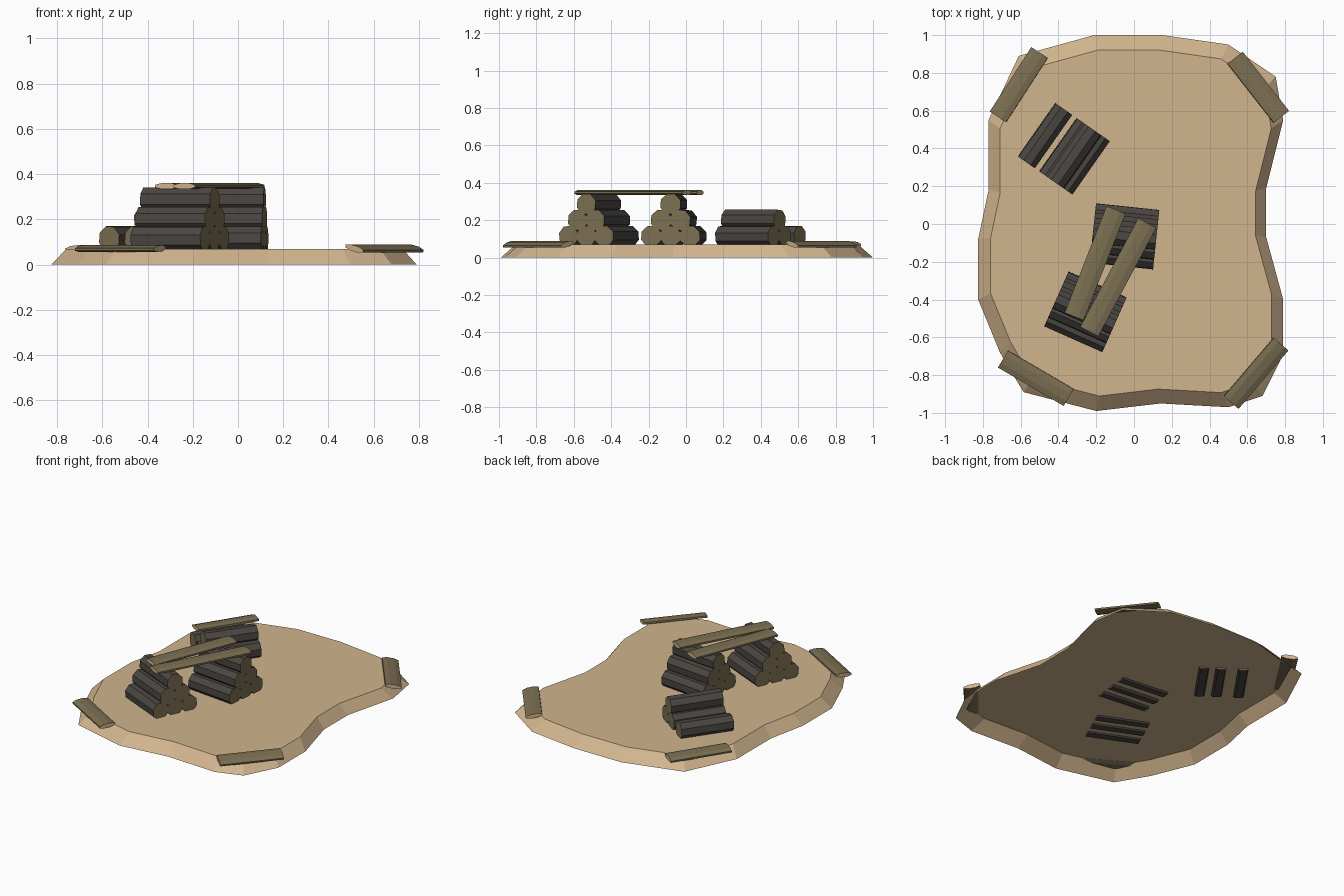
import bpy, bmesh, math, random
from mathutils import Vector

if "Cube" in bpy.data.objects:
    bpy.data.objects.remove(bpy.data.objects["Cube"])

random.seed(4)


def material(name, rgb):
    m = bpy.data.materials.new(name)
    m.diffuse_color = (*rgb, 1)
    m.use_nodes = True
    m.node_tree.nodes["Principled BSDF"].inputs["Base Color"].default_value = m.diffuse_color
    return m


SAND = material("sand", (0.64, 0.46, 0.27))
BARK = material("dark bark", (0.07, 0.062, 0.055))
WOOD = material("olive wood", (0.20, 0.16, 0.085))


def finish(name, bm, mats):
    me = bpy.data.meshes.new(name)
    bm.to_mesh(me)
    bm.free()
    for m in mats:
        me.materials.append(m)
    ob = bpy.data.objects.new(name, me)
    bpy.context.collection.objects.link(ob)
    return ob


def beam(name, p0, p1, width, thick, side_mat, end_mat, roll=0.0, sides=8):
    """Faceted log or flattened plank; positive roll drops the outward edge."""
    p0, p1 = Vector(p0), Vector(p1)
    d = (p1 - p0).normalized()
    s = Vector((0, 0, 1)).cross(d).normalized()
    mid = (p0 + p1) / 2
    if s.dot(Vector((mid.x, mid.y, 0))) < 0:
        s = -s
    u = Vector((0, 0, 1))
    c, n = math.cos(roll), math.sin(roll)
    s, u = s * c - u * n, u * c + s * n
    k = math.cos(math.pi / sides)
    bm = bmesh.new()
    rings = []
    for p in (p0, p1):
        ring = []
        for i in range(sides):
            a = 2 * math.pi * (i + 0.5) / sides
            ring.append(bm.verts.new(p + s * (math.cos(a) * width / 2 / k)
                                     + u * (math.sin(a) * thick / 2 / k)))
        rings.append(ring)
    for i in range(sides):
        j = (i + 1) % sides
        bm.faces.new((rings[0][i], rings[0][j], rings[1][j], rings[1][i]))
    for ring in rings:
        bm.faces.new(ring).material_index = 1
    bmesh.ops.recalc_face_normals(bm, faces=bm.faces)
    return finish(name, bm, (side_mat, end_mat))


# Sandy ground patch: flat top with a flared skirt, open underneath
outline = [(-.21, 1), (.15, 1), (.5, .95), (.75, .78), (.79, .55), (.70, .19),
           (.70, -.07), (.79, -.40), (.79, -.69), (.68, -.91), (.5, -.97),
           (.14, -.95), (-.2, -.99), (-.585, -.89), (-.71, -.68), (-.825, -.40),
           (-.825, -.08), (-.77, .18), (-.77, .55), (-.61, .89)]
bm = bmesh.new()
low = [bm.verts.new((x, y, 0)) for x, y in outline]
top = [bm.verts.new((x * .92, y * .92, .07)) for x, y in outline]
for i in range(len(low)):
    j = (i + 1) % len(low)
    bm.faces.new((low[j], low[i], top[i], top[j]))
bm.faces.new(top[::-1])
finish("ground_patch", bm, (SAND,))


# Log stacks: (sideways offset, row) for each log
def stack(name, cx, cy, angle, slots, length=.337):
    a = math.radians(angle)
    d = Vector((math.cos(a), math.sin(a), 0)) * (length / 2)
    s = Vector((-math.sin(a), math.cos(a), 0))
    for i, (off, row) in enumerate(slots):
        c = Vector((cx, cy, .114 + row * .086)) + s * off
        beam(f"{name}_log_{i + 1}", c - d, c + d, .106, .108, BARK, WOOD,
             roll=random.uniform(-.12, .12))


pyramid = [(-.104, 0), (0, 0), (.104, 0), (-.052, 1), (.052, 1), (0, 2)]
stack("middle_stack", -.05, -.065, -6, pyramid)
stack("front_stack", -.257, -.465, -24, pyramid)
stack("low_stack", -.37, .397, 55, [(.123, 0), (-.015, 0), (-.12, 0), (-.065, 1)], .345)

# Two planks bridging the tall stacks
beam("bridge_plank_1", (-.095, .075, .347), (-.317, -.49, .347), .108, .027, WOOD, SAND)
beam("bridge_plank_2", (.07, .005, .347), (-.237, -.57, .347), .108, .027, WOOD, SAND)

# Planks lying on the rim at each corner: two ends and outward tilt
rim = [((-.5, .908), (-.72, .567), .10), ((.535, .88), (.78, .567), .22),
       ((-.694, -.715), (-.346, -.918), .08), ((.778, -.636), (.514, -.945), .22)]
for i, (a, b, tilt) in enumerate(rim):
    beam(f"rim_plank_{i + 1}", (*a, .071), (*b, .071), .104, .027, WOOD, SAND, tilt)
